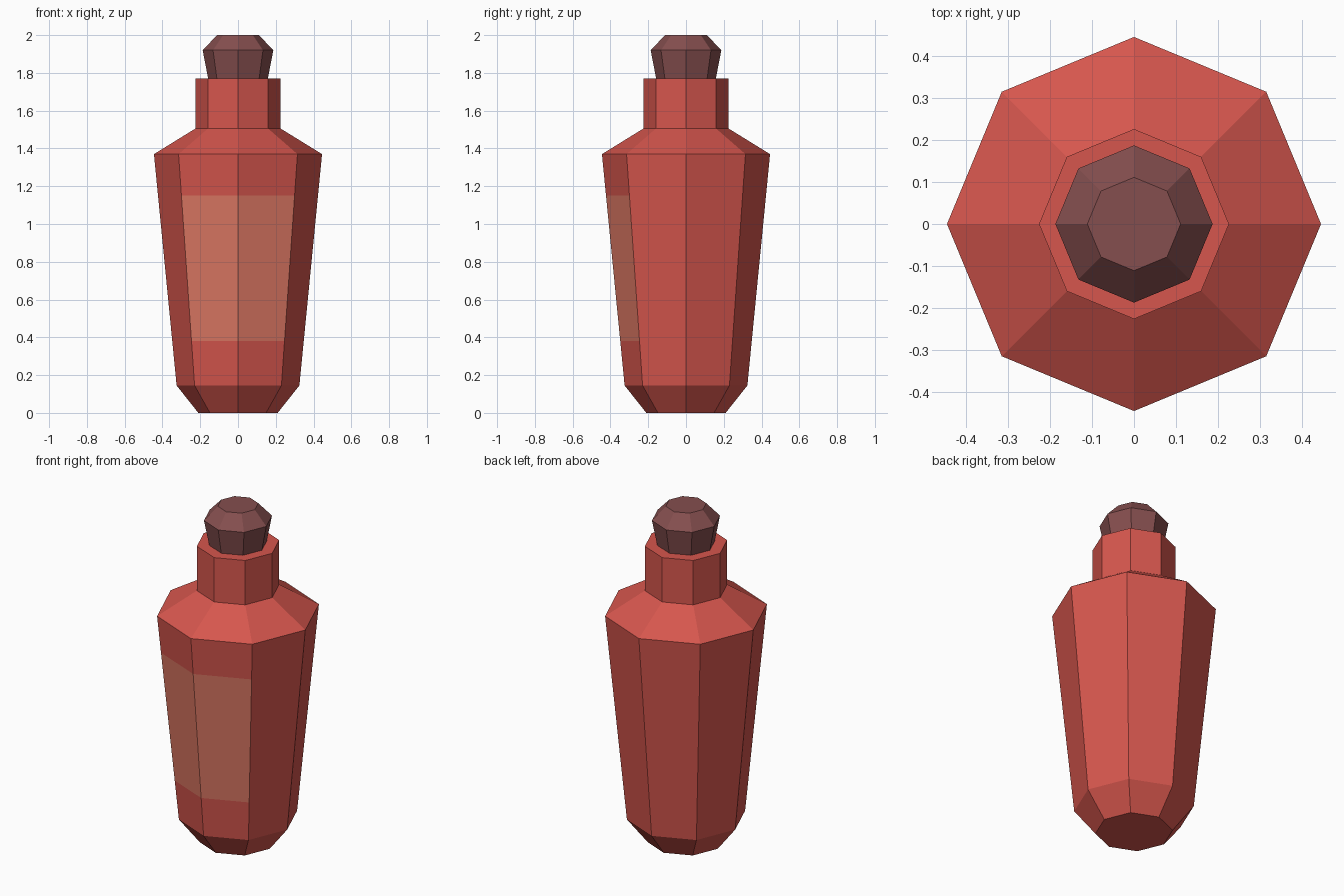
import bpy, bmesh
from math import cos, sin, pi

cube = bpy.data.objects.get("Cube")
if cube:
    bpy.data.objects.remove(cube, do_unlink=True)

SIDES = 8


def material(name, rgb):
    mat = bpy.data.materials.new(name)
    mat.use_nodes = True
    mat.diffuse_color = (*rgb, 1)
    bsdf = next(n for n in mat.node_tree.nodes if n.type == "BSDF_PRINCIPLED")
    bsdf.inputs["Base Color"].default_value = (*rgb, 1)
    return mat


def lathe(name, profile, materials, pick=None):
    """Closed faceted solid from (radius, height) pairs, with one corner on each axis."""
    bm = bmesh.new()
    rings = [[bm.verts.new((r * cos(2 * pi * i / SIDES), r * sin(2 * pi * i / SIDES), z))
              for i in range(SIDES)] for r, z in profile]
    for low, high in zip(rings, rings[1:]):
        for i in range(SIDES):
            j = (i + 1) % SIDES
            bm.faces.new((low[i], low[j], high[j], high[i]))
    bm.faces.new(rings[0][::-1])
    bm.faces.new(rings[-1])
    bm.normal_update()
    if pick:
        for face in bm.faces:
            face.material_index = pick(face)
    mesh = bpy.data.meshes.new(name)
    bm.to_mesh(mesh)
    bm.free()
    for mat in materials:
        mesh.materials.append(mat)
    obj = bpy.data.objects.new(name, mesh)
    bpy.context.collection.objects.link(obj)
    return obj


red = material("red glass", (0.67, 0.093, 0.075))
tan = material("label tan", (0.73, 0.19, 0.128))
brown = material("stopper brown", (0.235, 0.077, 0.077))

# Bottle: tapered body with label band, shoulder and neck
LABEL_LOW, LABEL_HIGH = 0.38, 1.15
FOOT, SHOULDER = (0.325, 0.145), (0.445, 1.37)


def wall(z):
    """Point on the tapered wall at height z."""
    t = (z - FOOT[1]) / (SHOULDER[1] - FOOT[1])
    return FOOT[0] + t * (SHOULDER[0] - FOOT[0]), z


def on_label(face):
    z = face.calc_center_median().z
    return int(LABEL_LOW < z < LABEL_HIGH and face.normal.y < -0.8)


lathe("bottle", [(0.21, 0), FOOT, wall(LABEL_LOW), wall(LABEL_HIGH), SHOULDER,
                 (0.226, 1.505), (0.226, 1.77)], [red, tan], on_label)

# Stopper: flared plug with a bevelled top
lathe("stopper", [(0.157, 1.765), (0.187, 1.92), (0.111, 2.0)], [brown])
